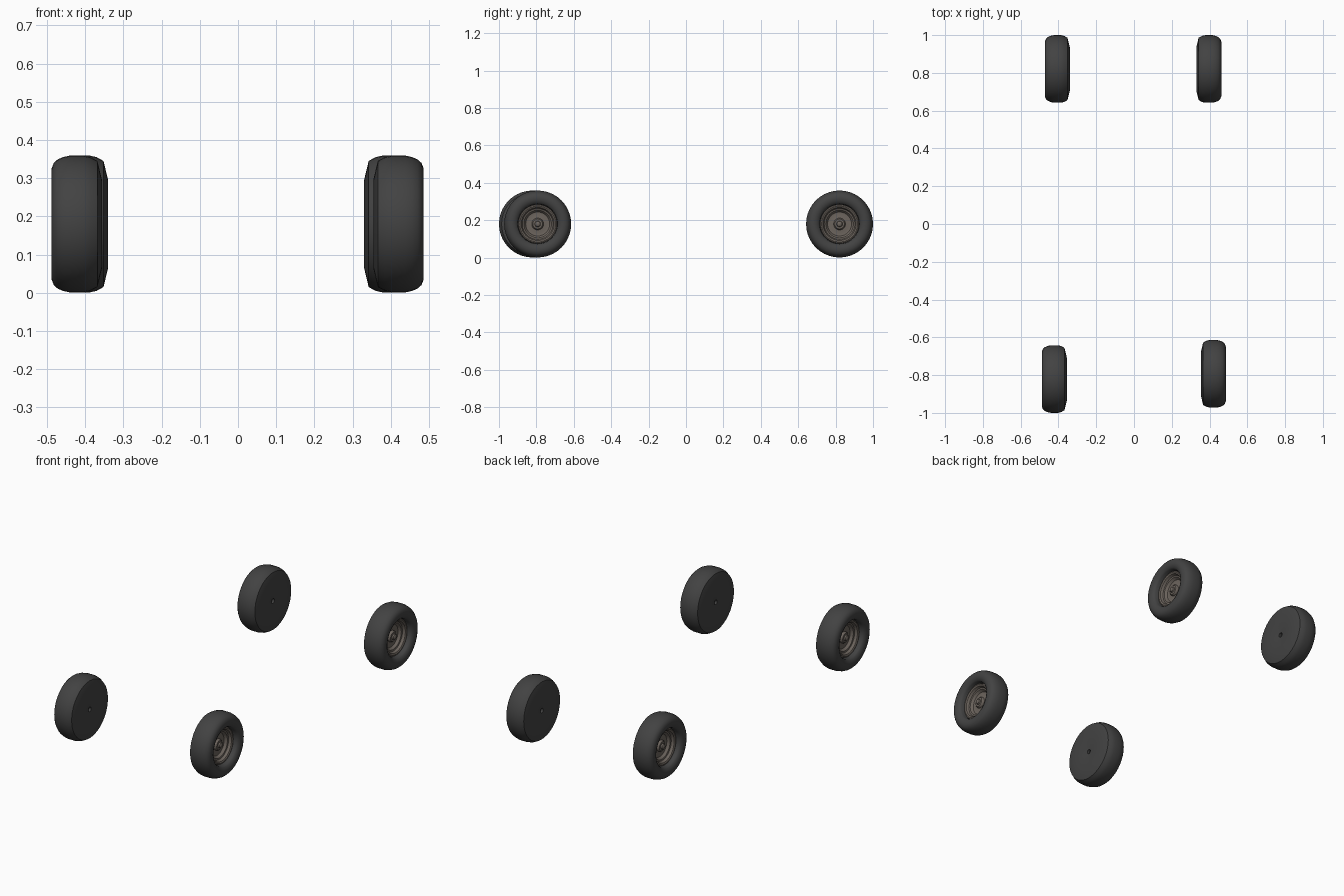
import bpy, bmesh, math

if "Cube" in bpy.data.objects:
    bpy.data.objects.remove(bpy.data.objects["Cube"])

def material(name, rgb):
    m = bpy.data.materials.new(name)
    m.diffuse_color = (*rgb, 1)
    m.use_nodes = True
    m.node_tree.nodes["Principled BSDF"].inputs["Base Color"].default_value = m.diffuse_color
    return m

RUBBER = material("dark rubber", (0.055, 0.055, 0.055))
METAL = material("warm grey metal", (0.15, 0.128, 0.11))
SEGMENTS = 40

# Half sections as (distance along axle towards the outside, radius)
TYRE = [(-0.040, 0.0), (-0.040, 0.012), (-0.054, 0.013), (-0.066, 0.115),
        (-0.054, 0.165), (-0.036, 0.175), (-0.018, 0.179), (0.018, 0.179),
        (0.036, 0.175), (0.050, 0.169), (0.060, 0.160), (0.066, 0.145),
        (0.065, 0.128), (0.058, 0.113), (0.050, 0.107), (0.026, 0.104)]
RIM = [(0.024, 0.105), (0.034, 0.102), (0.036, 0.096), (0.032, 0.088),
       (0.018, 0.082), (0.016, 0.074), (0.002, 0.064), (0.000, 0.052),
       (0.004, 0.034), (0.004, 0.0)]
HUB = [(0.002, 0.032), (0.012, 0.031), (0.018, 0.026), (0.019, 0.016),
       (0.027, 0.014), (0.031, 0.009), (0.032, 0.0)]

def revolve(name, profile, side, centre, mat):
    """Spin a half section about the axle; side is +1 (right) or -1 (left)."""
    bm = bmesh.new()
    rings = []
    for x, r in profile:
        if r == 0:
            rings.append([bm.verts.new((x * side, 0, 0))] * SEGMENTS)
            continue
        rings.append([bm.verts.new((x * side,
                                    r * math.cos(2 * math.pi * i / SEGMENTS),
                                    r * math.sin(2 * math.pi * i / SEGMENTS)))
                      for i in range(SEGMENTS)])
    for a, b in zip(rings, rings[1:]):
        for i in range(SEGMENTS):
            j = (i + 1) % SEGMENTS
            corners = list(dict.fromkeys((a[i], b[i], b[j], a[j])))
            if side < 0:
                corners.reverse()
            bm.faces.new(corners).smooth = True
    bm.normal_update()
    for e in bm.edges:
        e.smooth = not (len(e.link_faces) == 2 and e.calc_face_angle() > math.radians(35))
    mesh = bpy.data.meshes.new(name)
    bm.to_mesh(mesh)
    bm.free()
    mesh.materials.append(mat)
    obj = bpy.data.objects.new(name, mesh)
    obj.location = centre
    bpy.context.collection.objects.link(obj)

# Four wheels, each a tyre, a dished rim and a hub cap
WHEELS = {
    "front_left": (-0.422, -0.821),
    "front_right": (0.420, -0.793),
    "rear_left": (-0.406, 0.821),
    "rear_right": (0.396, 0.821),
}
for place, (x, y) in WHEELS.items():
    side = 1 if x > 0 else -1
    centre = (x, y, 0.18)
    revolve(place + "_tyre", TYRE, side, centre, RUBBER)
    revolve(place + "_rim", RIM, side, centre, METAL)
    revolve(place + "_hub_cap", HUB, side, centre, METAL)

# Make sure the faces point outwards (tyre section runs from inside to outside)
for obj in bpy.context.collection.objects:
    widest = max(obj.data.polygons, key=lambda p: math.hypot(p.center.y, p.center.z))
    if obj.name.endswith("tyre"):
        wrong = widest.normal.y * widest.center.y + widest.normal.z * widest.center.z < 0
    else:
        last = obj.data.polygons[-1]
        wrong = last.normal.x * obj.location.x < 0
    if wrong:
        obj.data.flip_normals()
